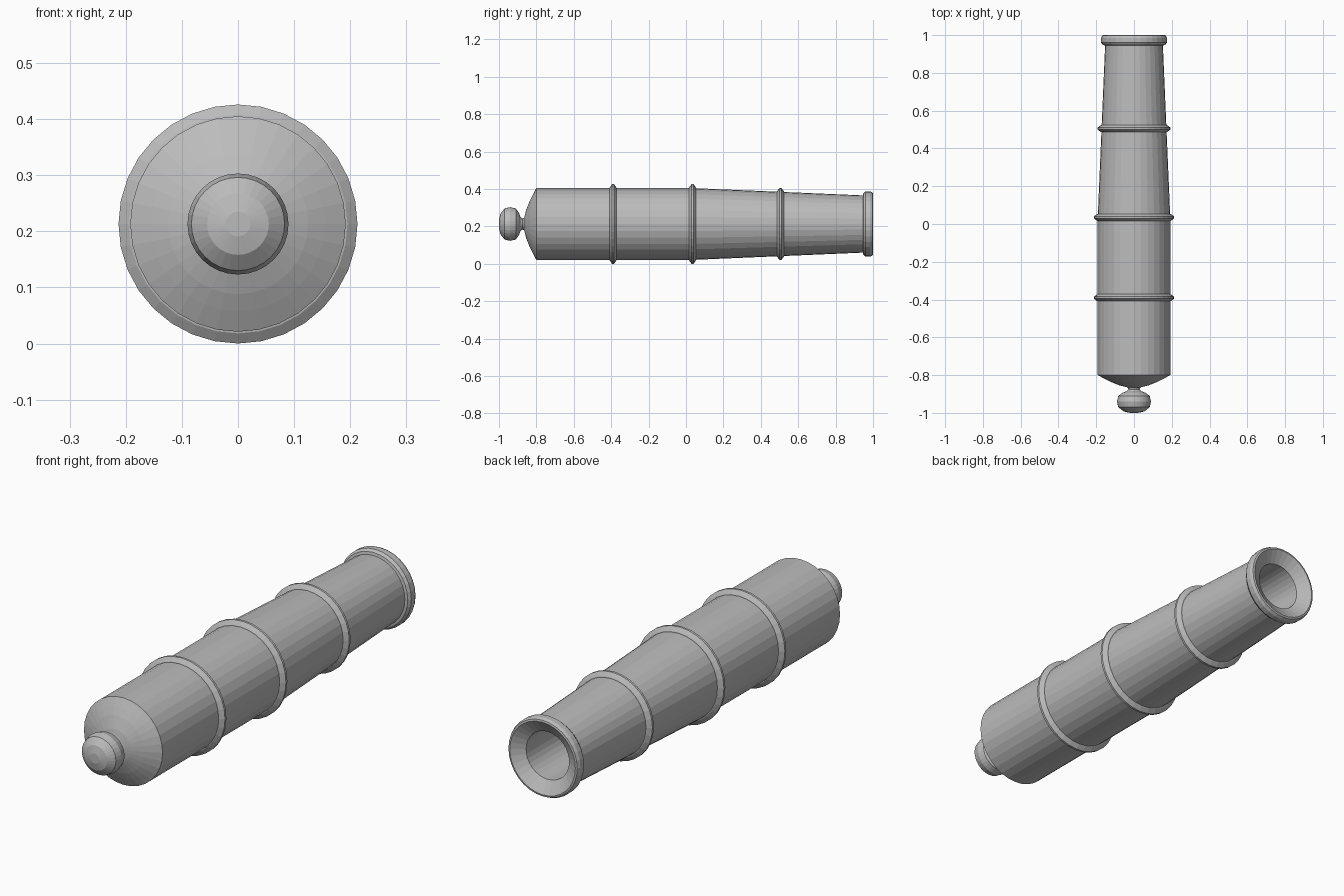
import bpy, bmesh
from math import sin, cos, tau

cube = bpy.data.objects.get("Cube")
if cube:
    bpy.data.objects.remove(cube)

SIDES = 32
AXIS_Z = 0.213

metal = bpy.data.materials.new("grey metal")
metal.use_nodes = True
GREY = (0.5, 0.5, 0.5, 1)
metal.diffuse_color = GREY
metal.node_tree.nodes["Principled BSDF"].inputs["Base Color"].default_value = GREY


def lathe(name, profile, closed=False):
    """Spin (y, radius) points around the barrel axis; zero radius makes a pole."""
    bm = bmesh.new()
    rings = []
    for y, r in profile:
        count = SIDES if r > 0 else 1
        rings.append([bm.verts.new((r * sin(tau * i / SIDES), y,
                                    AXIS_Z + r * cos(tau * i / SIDES)))
                      for i in range(count)])
    pairs = list(zip(rings, rings[1:]))
    if closed:
        pairs.append((rings[-1], rings[0]))
    for a, b in pairs:
        for i in range(SIDES):
            j = (i + 1) % SIDES
            corners = [a[i % len(a)], a[j % len(a)], b[j % len(b)], b[i % len(b)]]
            bm.faces.new(list(dict.fromkeys(corners)))
    bmesh.ops.recalc_face_normals(bm, faces=bm.faces)
    mesh = bpy.data.meshes.new(name)
    bm.to_mesh(mesh)
    bm.free()
    mesh.materials.append(metal)
    obj = bpy.data.objects.new(name, mesh)
    bpy.context.collection.objects.link(obj)
    return obj


# Barrel: domed breech, straight body, tapered chase, flared muzzle and bore
lathe("barrel", [
    (-0.865, 0), (-0.865, 0.035), (-0.855, 0.075), (-0.835, 0.125),
    (-0.82, 0.155), (-0.8, 0.192), (0.035, 0.192), (0.945, 0.153),
    (0.948, 0.165), (0.96, 0.174), (0.985, 0.174), (0.998, 0.168),
    (1.0, 0.16), (0.965, 0.105), (-0.5, 0.105), (-0.5, 0),
])

# Round knob on a flared neck behind the breech
lathe("breech_knob", [
    (-1.0, 0), (-1.0, 0.022), (-0.992, 0.055), (-0.97, 0.083),
    (-0.94, 0.09), (-0.91, 0.083), (-0.893, 0.06), (-0.885, 0.038),
    (-0.875, 0.03), (-0.86, 0.036), (-0.85, 0),
])

# Raised reinforcing bands
for name, y, r in (("rear_band", -0.39, 0.192), ("middle_band", 0.035, 0.192),
                   ("front_band", 0.505, 0.172)):
    lathe(name, [(y - 0.02, r - 0.01), (y - 0.018, r + 0.003), (y - 0.005, r + 0.021),
                 (y + 0.005, r + 0.021), (y + 0.018, r + 0.003), (y + 0.02, r - 0.01)],
          closed=True)
